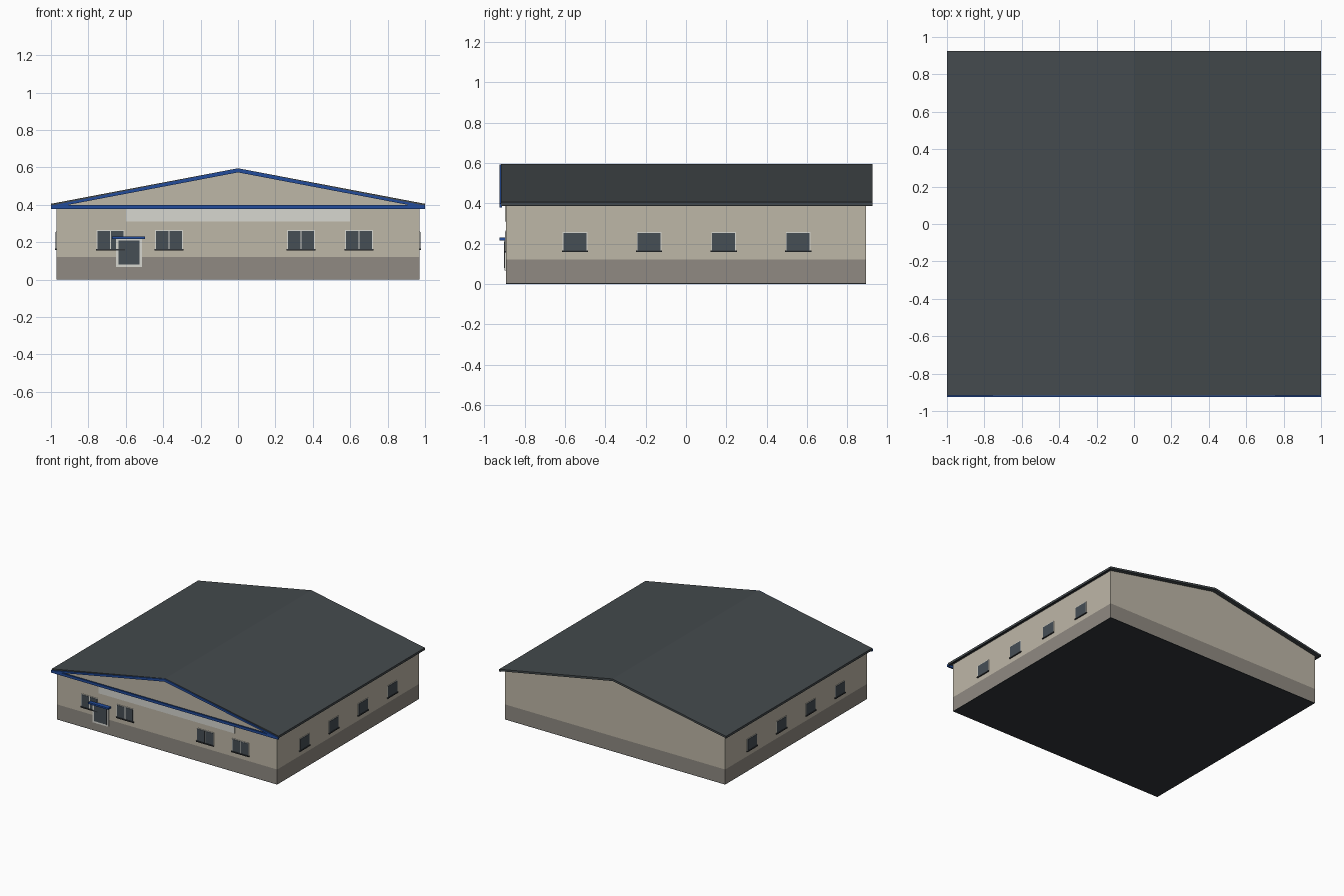
import bpy, bmesh

if "Cube" in bpy.data.objects:
    bpy.data.objects.remove(bpy.data.objects["Cube"])


def srgb(r, g, b):
    f = lambda c: c / 12.92 if c <= 0.04045 else ((c + 0.055) / 1.055) ** 2.4
    return (f(r / 255), f(g / 255), f(b / 255), 1)


def material(name, *rgb):
    m = bpy.data.materials.new(name)
    m.diffuse_color = srgb(*rgb)
    m.use_nodes = True
    m.node_tree.nodes["Principled BSDF"].inputs["Base Color"].default_value = m.diffuse_color
    return m


WALL = material("beige wall", 190, 183, 167)
PLINTH = material("grey plinth", 144, 138, 130)
ROOF = material("slate roof", 68, 74, 77)
BLUE = material("blue trim", 34, 76, 156)
GLASS = material("dark glass", 70, 78, 85)
FRAME = material("white frame", 215, 215, 208)
DARK = material("dark metal", 50, 54, 58)


def prism(name, profile, y0, y1, mat):
    """Extrude an x-z outline from y0 to y1."""
    bm = bmesh.new()
    face = bm.faces.new([bm.verts.new((x, y0, z)) for x, z in profile])
    ext = bmesh.ops.extrude_face_region(bm, geom=[face])
    verts = [v for v in ext["geom"] if isinstance(v, bmesh.types.BMVert)]
    bmesh.ops.translate(bm, verts=verts, vec=(0, y1 - y0, 0))
    bmesh.ops.recalc_face_normals(bm, faces=bm.faces)
    me = bpy.data.meshes.new(name)
    bm.to_mesh(me)
    bm.free()
    me.materials.append(mat)
    ob = bpy.data.objects.new(name, me)
    bpy.context.collection.objects.link(ob)
    return ob


def box(name, x0, x1, y0, y1, z0, z1, mat):
    return prism(name, [(x0, z0), (x1, z0), (x1, z1), (x0, z1)], y0, y1, mat)


W, D = 0.97, 0.892          # half width and half depth of the walls

# Base slab, plinth and gabled wall body
box("base_slab", -W, W, -D, D, 0, 0.004, DARK)
box("plinth", -W, W, -D, D, 0.004, 0.12, PLINTH)
prism("walls", [(-W, 0.12), (W, 0.12), (W, 0.396), (0, 0.58), (-W, 0.396)],
      -D, D, WALL)

# Pitched roof sheet
prism("roof", [(-1, 0.39), (0, 0.578), (1, 0.39), (1, 0.405), (0, 0.595),
               (-1, 0.405)], -0.917, 0.925, ROOF)
for s in (-1, 1):
    box("eave_edge", s * 0.99, s * 1.0, -0.917, 0.925, 0.387, 0.397, DARK)

# Blue boards along the front gable
prism("rake_board", [(-0.99, 0.384), (0, 0.573), (0.99, 0.384), (0.99, 0.397),
                     (0, 0.593), (-0.99, 0.397)], -0.925, -0.915, BLUE)
box("gable_beam", -1, 1, -0.925, -0.912, 0.378, 0.398, BLUE)

# Blank sign panel
box("sign_panel", -0.6, 0.6, -D - 0.006, -D, 0.31, 0.385, FRAME)

# Front windows: frame, two panes and a sill
for x in (-0.682, -0.369, 0.337, 0.647):
    box("front_window_frame", x - 0.074, x + 0.074, -D - 0.003, -D,
        0.16, 0.264, FRAME)
    for s in (-1, 1):
        a, b = sorted((x + s * 0.003, x + s * 0.069))
        box("front_window_pane", a, b, -D - 0.005, -D - 0.002,
            0.164, 0.259, GLASS)
    box("front_window_sill", x - 0.077, x + 0.077, -D - 0.01, -D,
        0.156, 0.164, DARK)

# Side windows: frame, single pane and a sill on both long walls
for s in (-1, 1):
    def side(name, out0, out1, y0, y1, z0, z1, mat):
        a, b = sorted((s * (W + out0), s * (W + out1)))
        box(name, a, b, y0, y1, z0, z1, mat)
    for y in (-0.55, -0.183, 0.187, 0.556):
        side("side_window_frame", 0, 0.003, y - 0.061, y + 0.061,
             0.16, 0.257, FRAME)
        side("side_window_pane", 0.002, 0.005, y - 0.057, y + 0.057,
             0.164, 0.253, GLASS)
        side("side_window_sill", 0, 0.009, y - 0.065, y + 0.065,
             0.157, 0.165, DARK)

# Door with frame and canopy
box("door_frame", -0.652, -0.513, -D - 0.008, -D, 0.066, 0.22, FRAME)
box("door_panel", -0.64, -0.526, -D - 0.01, -D - 0.007, 0.08, 0.21, GLASS)
box("door_canopy", -0.674, -0.497, -0.925, -D, 0.216, 0.229, BLUE)
